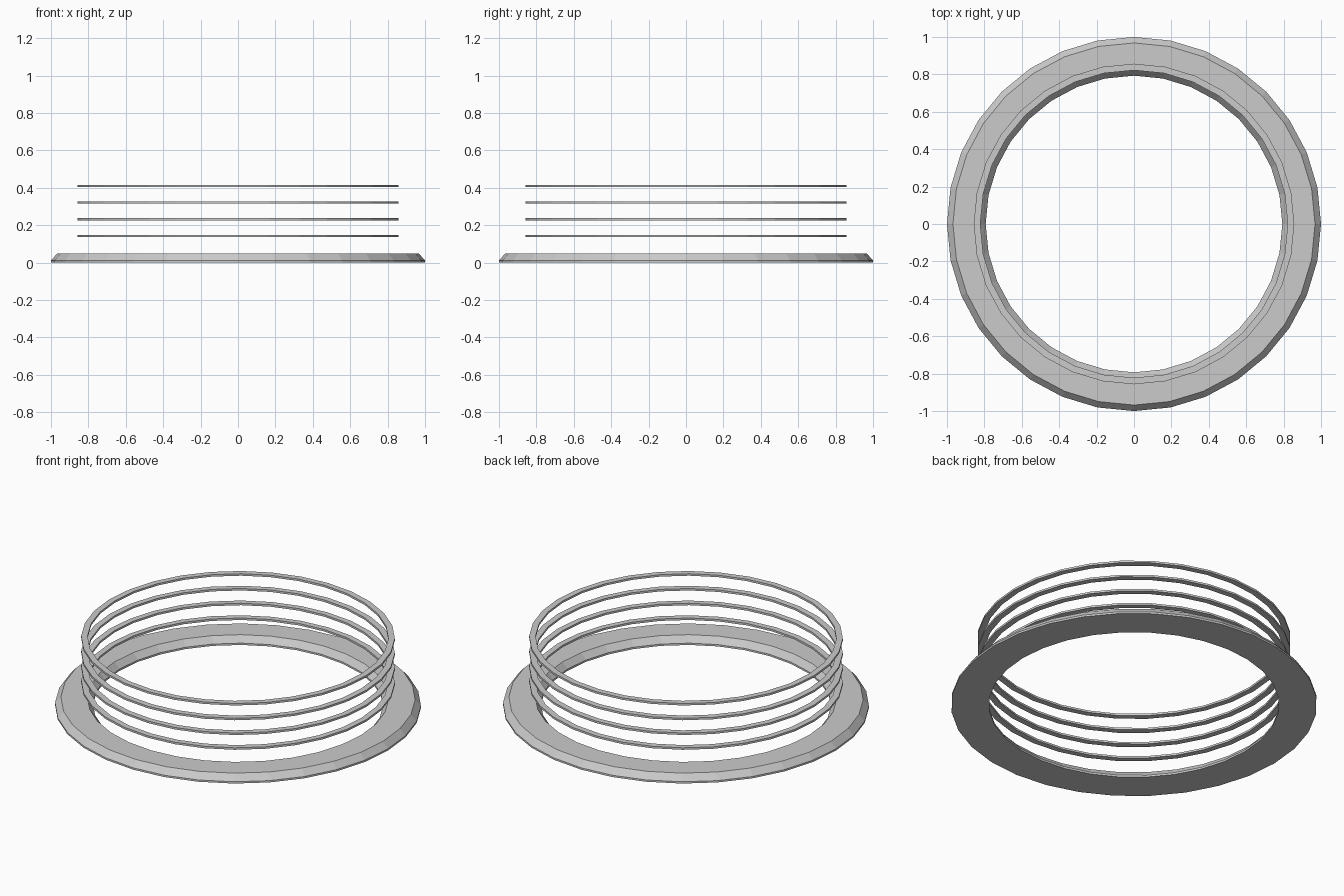
import bpy
import bmesh
from math import cos, sin, tau

SIDES = 32

cube = bpy.data.objects.get("Cube")
if cube:
    bpy.data.objects.remove(cube, do_unlink=True)

grey = bpy.data.materials.new("light_grey")
grey.use_nodes = True
colour = (0.6, 0.6, 0.6, 1)
grey.diffuse_color = colour
grey.node_tree.nodes["Principled BSDF"].inputs["Base Color"].default_value = colour


def lathe(name, profile, z=0):
    """Sweep a closed (radius, height) profile around the z axis."""
    bm = bmesh.new()
    loops = []
    for i in range(SIDES):
        a = tau * i / SIDES
        loops.append([bm.verts.new((r * cos(a), r * sin(a), h)) for r, h in profile])
    n = len(profile)
    for i in range(SIDES):
        here, following = loops[i], loops[(i + 1) % SIDES]
        for j in range(n):
            k = (j + 1) % n
            bm.faces.new((here[j], following[j], following[k], here[k]))
    bmesh.ops.recalc_face_normals(bm, faces=bm.faces)
    mesh = bpy.data.meshes.new(name)
    bm.to_mesh(mesh)
    bm.free()
    mesh.materials.append(grey)
    obj = bpy.data.objects.new(name, mesh)
    obj.location.z = z
    bpy.context.collection.objects.link(obj)
    return obj


# Flat base flange with a low rim and bevelled top edges
lathe("base_flange", [(0.793, 0), (1, 0), (1, 0.011), (0.968, 0.048),
                      (0.823, 0.048), (0.793, 0.011)])

# Stack of thin floating hoops
for i in range(4):
    lathe(f"hoop_{i + 1}", [(0.822, -0.006), (0.857, -0.006),
                            (0.857, 0.006), (0.822, 0.006)], 0.143 + 0.089 * i)
